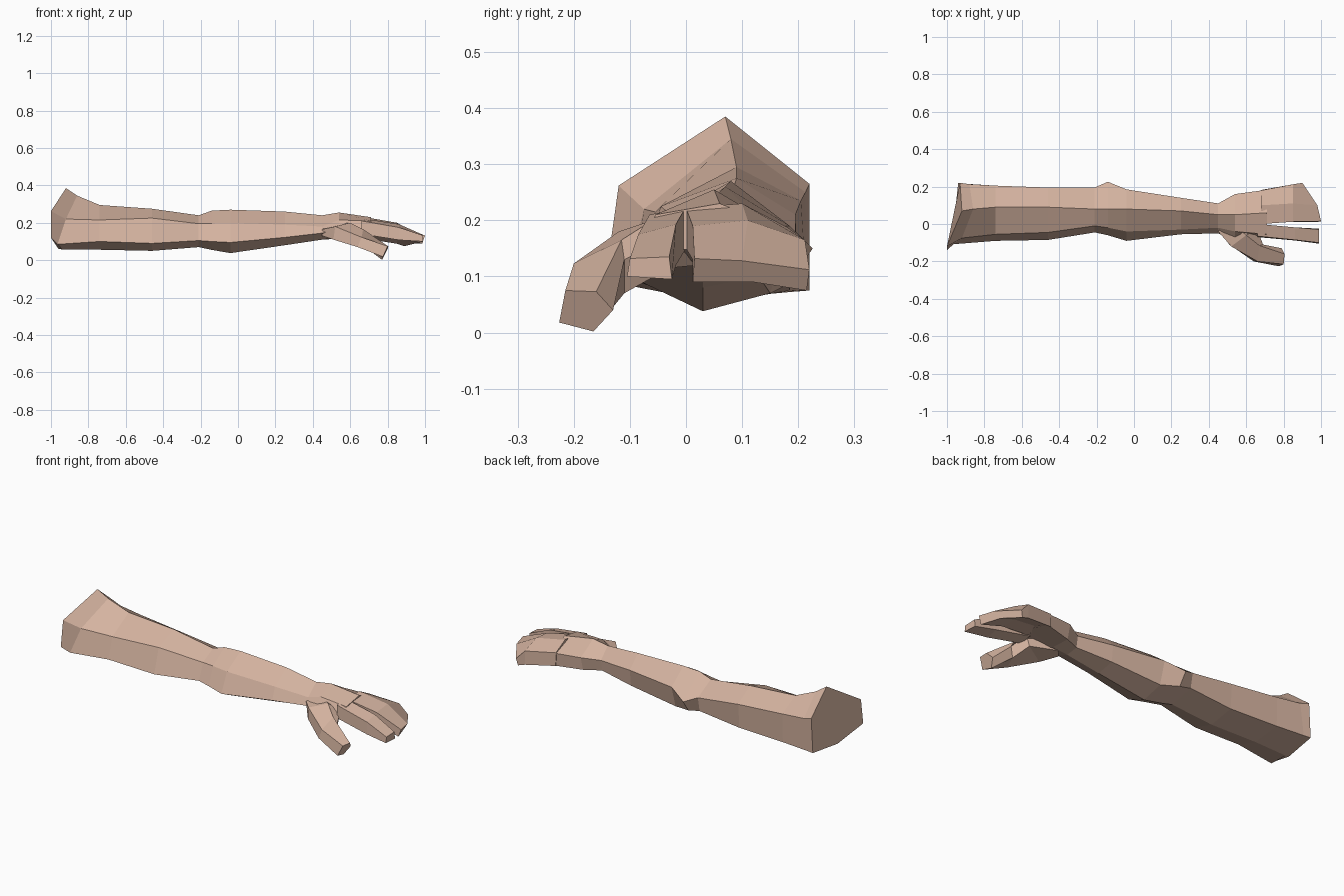
import bpy, bmesh

skin = bpy.data.materials.new("skin")
skin.diffuse_color = (0.66, 0.45, 0.35, 1)


def ring(x, *yz):
    """Cross-section at a constant x."""
    return [(x, y, z) for y, z in yz]


def loft(name, rings):
    """Skin a closed, flat-shaded tube through equal-sized rings."""
    bm = bmesh.new()
    loops = [[bm.verts.new(p) for p in r] for r in rings]
    n = len(loops[0])
    for a, b in zip(loops, loops[1:]):
        for i in range(n):
            j = (i + 1) % n
            bm.faces.new((a[i], a[j], b[j], b[i]))
    bm.faces.new(loops[0])
    bm.faces.new(loops[-1])
    bmesh.ops.recalc_face_normals(bm, faces=bm.faces)
    mesh = bpy.data.meshes.new(name)
    bm.to_mesh(mesh)
    bm.free()
    mesh.materials.append(skin)
    obj = bpy.data.objects.new(name, mesh)
    bpy.context.collection.objects.link(obj)
    return obj


# Ring order: top, upper front, lower front, bottom, lower back, upper back
wrist = ring(.45, (.05, .24), (-.02, .18), (-.05, .145), (.03, .11), (.1, .12), (.11, .18))

# Flared shoulder cut, upper arm, elbow bump and forearm
shoulder = [(-.92, .07, .385), (-1, -.12, .262), (-1, -.14, .12),
            (-.96, .03, .06), (-.94, .22, .075), (-.93, .22, .265)]
shoulder_fold = [(-.86, .08, .345), (-.92, -.075, .22), (-.965, -.108, .085),
                 (-.94, .03, .058), (-.9, .215, .075), (-.88, .213, .25)]
loft("arm", [
    shoulder, shoulder_fold,
    ring(-.74, (.09, .295), (-.055, .215), (-.09, .1), (.04, .056), (.2, .075), (.205, .235)),
    ring(-.46, (.09, .275), (-.045, .225), (-.085, .09), (.04, .05), (.185, .075), (.195, .21)),
    ring(-.21, (.08, .24), (-.01, .195), (-.045, .105), (.04, .07), (.18, .1), (.195, .18)),
    ring(-.14, (.08, .265), (-.02, .197), (-.06, .1), (.035, .055), (.18, .085), (.226, .15)),
    ring(-.04, (.08, .27), (-.04, .2), (-.09, .095), (.03, .038), (.15, .07), (.185, .19)),
    ring(.25, (.07, .26), (-.03, .19), (-.055, .122), (.03, .08), (.13, .1), (.14, .19)),
    wrist,
])

# Palm
loft("palm", [
    wrist,
    ring(.54, (.05, .255), (-.04, .215), (-.09, .165), (.03, .12), (.14, .115), (.16, .19)),
    ring(.71, (.06, .23), (-.055, .21), (-.068, .145), (.05, .15), (.187, .115), (.183, .183)),
])

# Three outer fingers held together
loft("grouped_fingers", [
    ring(.68, (0, .222), (.1, .23), (.18, .188), (.182, .115), (.1, .145), (0, .15)),
    ring(.85, (.012, .19), (.11, .2), (.212, .165), (.212, .088), (.11, .125), (.012, .13)),
    [(1, .015, .132), (.98, .1, .128), (.9, .22, .112),
     (.89, .215, .075), (.95, .12, .09), (.985, .012, .09)],
])

# Index finger
loft("index_finger", [
    ring(.66, (-.065, .21), (0, .224), (0, .15), (-.07, .14)),
    ring(.86, (-.085, .175), (-.018, .193), (-.018, .12), (-.088, .108)),
    ring(.99, (-.1, .132), (-.03, .135), (-.025, .095), (-.105, .1)),
])

# Thumb, angled forward and down
loft("thumb", [
    [(.45, -.04, .165), (.5, .02, .2), (.52, .03, .16), (.5, .02, .12), (.45, -.035, .13)],
    [(.52, -.12, .18), (.6, -.06, .2), (.66, -.03, .17), (.64, -.03, .115), (.51, -.11, .11)],
    [(.66, -.2, .123), (.67, -.115, .165), (.69, -.11, .13), (.68, -.11, .07), (.64, -.2, .07)],
    [(.8, -.215, .075), (.805, -.16, .073), (.79, -.13, .04), (.77, -.165, .002), (.775, -.226, .018)],
])
